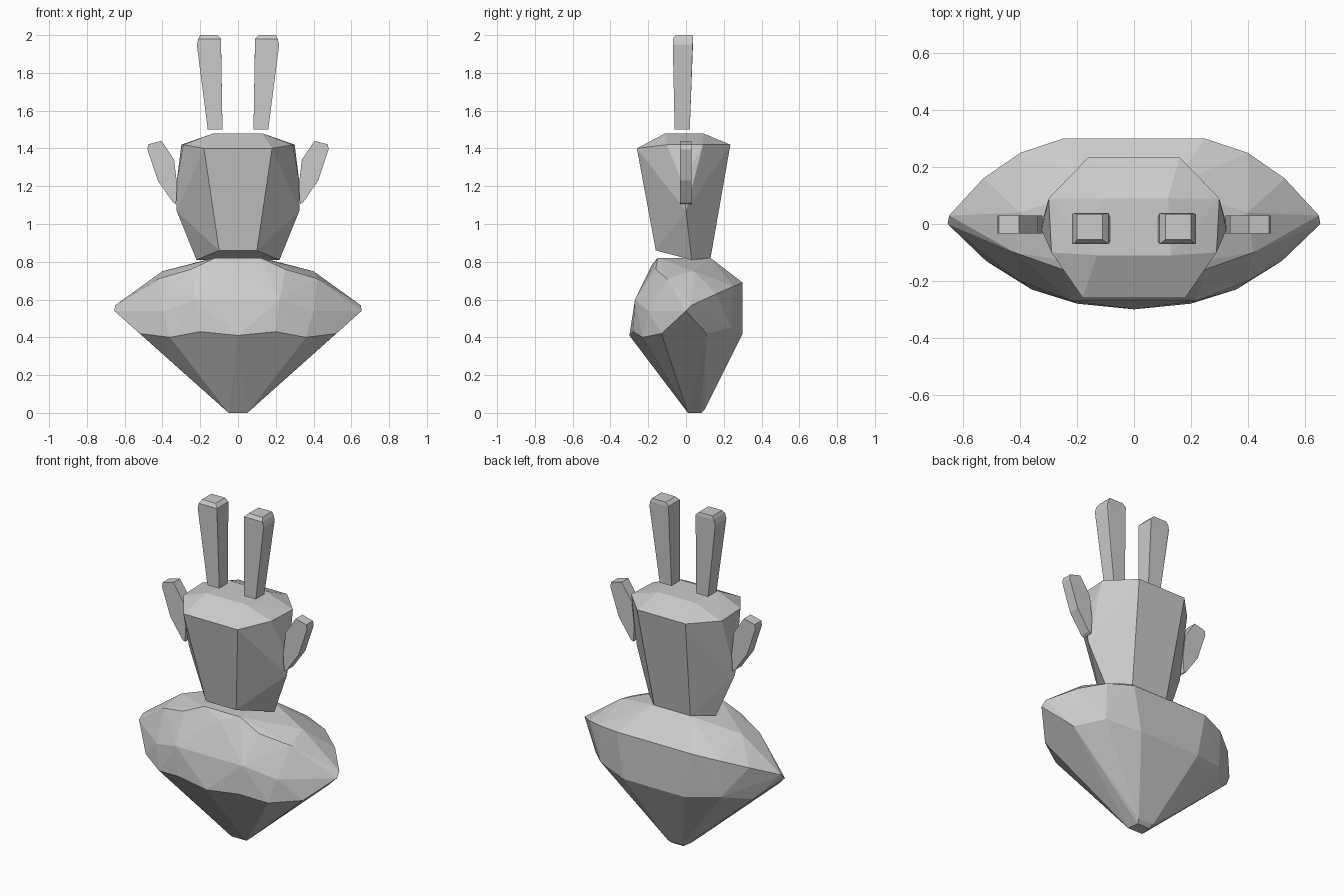
import bpy, bmesh


def mirror(pts):
    """Add the x-mirrored copy of every point."""
    return pts + [(-x, y, z) for x, y, z in pts if x]


def hull(name, pts):
    """Faceted solid wrapped around a handful of corner points."""
    bm = bmesh.new()
    for p in pts:
        bm.verts.new(p)
    res = bmesh.ops.convex_hull(bm, input=bm.verts[:])
    unused = {v for v in res["geom_interior"] + res["geom_unused"]
              if isinstance(v, bmesh.types.BMVert) and v.is_valid}
    bmesh.ops.delete(bm, geom=list(unused), context='VERTS')
    bmesh.ops.dissolve_limit(bm, angle_limit=0.02, verts=bm.verts[:], edges=bm.edges[:])
    bmesh.ops.recalc_face_normals(bm, faces=bm.faces[:])
    me = bpy.data.meshes.new(name)
    bm.to_mesh(me)
    bm.free()
    ob = bpy.data.objects.new(name, me)
    bpy.context.collection.objects.link(ob)
    return ob


# Wide gem-like body
hull("body", mirror([
    (0.05, 0.01, 0.0), (0.04, 0.08, 0.0), (0.05, 0.10, 0.02),    # foot tip
    (0.0, -0.30, 0.41), (0.20, -0.28, 0.43), (0.36, -0.23, 0.40),  # front ridge
    (0.22, -0.27, 0.60), (0.40, -0.20, 0.54), (0.52, -0.13, 0.42),
    (0.0, -0.18, 0.785), (0.25, -0.16, 0.76), (0.42, -0.10, 0.71),  # upper front
    (0.655, 0.0, 0.54), (0.65, 0.03, 0.57),                      # side tip
    (0.12, -0.15, 0.82), (0.13, 0.13, 0.82), (0.40, 0.04, 0.75),  # top
    (0.25, 0.30, 0.69), (0.40, 0.25, 0.67), (0.53, 0.16, 0.63),  # back
    (0.20, 0.30, 0.42), (0.40, 0.24, 0.45), (0.52, 0.11, 0.42),
]))

# Head, tapering down to the body
hull("head", mirror([
    (0.10, -0.16, 0.86), (0.22, 0.03, 0.81), (0.12, 0.13, 0.82),  # underside
    (0.18, -0.26, 1.40), (0.29, -0.10, 1.42),                    # crown rim
    (0.30, 0.09, 1.42), (0.16, 0.235, 1.42),
    (0.325, -0.02, 1.22), (0.325, 0.0, 1.07),                    # cheeks
    (0.13, -0.11, 1.48), (0.12, 0.09, 1.48),                     # top plate
]))

# Long square ears with chamfered tips
for side, name in ((-1, "left_ear"), (1, "right_ear")):
    rings = [(1.50, 0.082, 0.16, -0.06, 0.02),
             (1.95, 0.09, 0.218, -0.07, 0.035),
             (1.98, 0.09, 0.21, -0.07, 0.038),
             (2.00, 0.11, 0.20, -0.055, 0.035)]
    hull(name, [(side * x, y, z) for z, x0, x1, y0, y1 in rings
                for x in (x0, x1) for y in (y0, y1)])

# Flat paddle arms at the sides
paddle = [(0.328, 1.105), (0.345, 1.115), (0.425, 1.23), (0.48, 1.395),
          (0.475, 1.422), (0.405, 1.44), (0.338, 1.34), (0.322, 1.20)]
for side, name in ((-1, "left_arm"), (1, "right_arm")):
    hull(name, [(side * x, y, z) for x, z in paddle for y in (-0.033, 0.03)])
